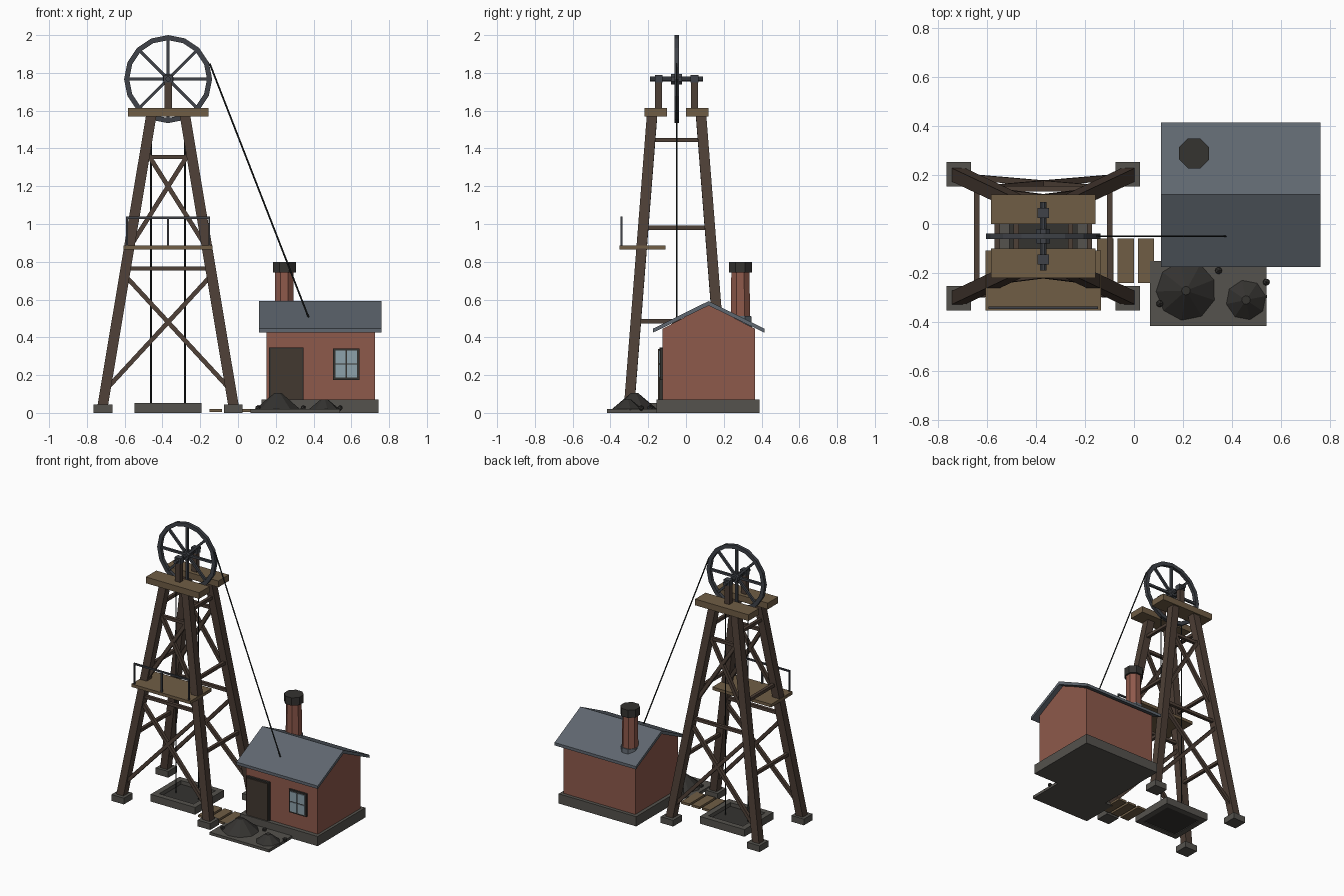
import bpy, bmesh, math
from mathutils import Vector, Matrix

if "Cube" in bpy.data.objects:
    bpy.data.objects.remove(bpy.data.objects["Cube"])


def mat(name, rgb):
    m = bpy.data.materials.new(name)
    m.diffuse_color = (*rgb, 1)
    m.use_nodes = True
    m.node_tree.nodes["Principled BSDF"].inputs["Base Color"].default_value = m.diffuse_color
    return m


TIMBER = mat("dark timber", (0.075, 0.05, 0.037))
PLANK = mat("plank wood", (0.16, 0.11, 0.06))
BRICK = mat("brick", (0.27, 0.10, 0.07))
SLATE = mat("slate", (0.115, 0.135, 0.16))
STONE = mat("stone", (0.09, 0.085, 0.075))
IRON = mat("iron", (0.05, 0.055, 0.065))
BLACK = mat("rope black", (0.015, 0.018, 0.018))
COAL = mat("coal", (0.035, 0.033, 0.03))
DOOR = mat("door brown", (0.055, 0.04, 0.03))
GLASS = mat("glass", (0.27, 0.36, 0.41))


def finish(name, bm, m):
    bmesh.ops.recalc_face_normals(bm, faces=bm.faces)
    me = bpy.data.meshes.new(name)
    bm.to_mesh(me)
    bm.free()
    me.materials.append(m)
    ob = bpy.data.objects.new(name, me)
    bpy.context.collection.objects.link(ob)
    return ob


def box(name, x0, x1, y0, y1, z0, z1, m):
    bm = bmesh.new()
    bmesh.ops.create_cube(bm, size=1)
    for v in bm.verts:
        v.co = Vector((x0 + (v.co.x + .5) * (x1 - x0), y0 + (v.co.y + .5) * (y1 - y0),
                       z0 + (v.co.z + .5) * (z1 - z0)))
    return finish(name, bm, m)


def bar(name, a, b, w, m, sides=4):
    """Straight beam of width w between two points."""
    a, b = Vector(a), Vector(b)
    d = (b - a).normalized()
    ref = Vector((0, 1, 0)) if abs(d.y) < .9 else Vector((1, 0, 0))
    u = (ref - d * ref.dot(d)).normalized()
    v = d.cross(u)
    r = w / 2 / math.cos(math.pi / sides)
    bm = bmesh.new()
    rings = []
    for p in (a, b):
        rings.append([bm.verts.new(p + r * (u * math.cos(t) + v * math.sin(t)))
                      for t in [(i + .5) * 2 * math.pi / sides for i in range(sides)]])
    for i in range(sides):
        j = (i + 1) % sides
        bm.faces.new((rings[0][i], rings[0][j], rings[1][j], rings[1][i]))
    bm.faces.new(rings[0])
    bm.faces.new(rings[1])
    return finish(name, bm, m)


def prism(name, pts, x0, x1, m):
    """Extrude a (y, z) profile along x."""
    bm = bmesh.new()
    f = bm.faces.new([bm.verts.new((x0, y, z)) for y, z in pts])
    ext = bmesh.ops.extrude_face_region(bm, geom=[f])
    bmesh.ops.translate(bm, vec=(x1 - x0, 0, 0),
                        verts=[e for e in ext["geom"] if isinstance(e, bmesh.types.BMVert)])
    return finish(name, bm, m)


def cone(name, x, y, z0, z1, r0, r1, n, m, rot=0.0):
    bm = bmesh.new()
    bmesh.ops.create_cone(bm, cap_ends=True, segments=n, radius1=r0, radius2=r1, depth=z1 - z0,
                          matrix=Matrix.Translation((x, y, (z0 + z1) / 2)) @ Matrix.Rotation(rot, 4, 'Z'))
    return finish(name, bm, m)


# ---- Headframe tower ----
CX, CY = -0.37, -0.05


def leg(sx, sy, z):
    t = (z - .045) / 1.525
    return (CX + sx * (.345 - .255 * t), CY + sy * (.25 - .12 * t), z)


for sx in (-1, 1):
    for sy in (-1, 1):
        fx, fy = CX + sx * .345, CY + sy * .253
        box("foot_block", fx - .05, fx + .05, fy - .05, fy + .05, 0, .045, STONE)
        bar("tower_leg", leg(sx, sy, .035), leg(sx, sy, 1.58), .055, TIMBER)
    for z in (.485, .98, 1.445):
        bar("side_rail", leg(sx, -1, z), leg(sx, 1, z), .022, TIMBER)
for sy in (-1, 1):
    for z in (.765, 1.355):
        bar("face_rail", leg(-1, sy, z), leg(1, sy, z), .022, TIMBER)
    for z0, z1 in ((.12, .73), (.87, 1.39)):
        for sx in (-1, 1):
            bar("cross_brace", leg(sx, sy, z0), leg(-sx, sy, z1), .024, TIMBER)
    # head beams, wheel posts and bearings
    y = CY + sy * .11
    box("head_beam", -.583, -.157, y - .06, y + .06, 1.57, 1.615, PLANK)
    y = CY + sy * .095
    box("wheel_post", CX - .02, CX + .02, y - .018, y + .018, 1.61, 1.755, TIMBER)
    box("bearing", CX - .024, CX + .024, y - .02, y + .02, 1.748, 1.788, IRON)

# ---- Winding wheel ----
WZ, R = 1.767, .233
bm = bmesh.new()
rings = []
for i in range(16):
    a = i * math.pi / 8
    rings.append([bm.verts.new((CX + r * math.cos(a), CY + dy, WZ + r * math.sin(a)))
                  for r, dy in ((R, -.012), (R, .012), (R - .027, .012), (R - .027, -.012))])
for i in range(16):
    p, q = rings[i], rings[(i + 1) % 16]
    for k in range(4):
        bm.faces.new((p[k], p[(k + 1) % 4], q[(k + 1) % 4], q[k]))
finish("wheel_rim", bm, IRON)
for i in range(8):
    a = i * math.pi / 4
    c, s = math.cos(a), math.sin(a)
    bar("wheel_spoke", (CX + .015 * c, CY, WZ + .015 * s),
        (CX + .215 * c, CY, WZ + .215 * s), .016, IRON)
bar("wheel_hub", (CX, CY - .03, WZ), (CX, CY + .03, WZ), .055, IRON, 8)
bar("wheel_axle", (CX, CY - .14, WZ), (CX, CY + .14, WZ), .026, IRON, 8)

# ---- Ropes ----
bar("winding_rope", (-.15, CY, 1.85), (.375, CY, .502), .008, BLACK, 6)
for x in (-.46, -.28):
    bar("shaft_rope", (x, CY, .02), (x, CY, 1.57), .008, BLACK, 6)

# ---- Shaft collar ----
hx, hy, w = .178, .165, .04
for s in (-1, 1):
    y = CY + s * (hy - w / 2)
    box("collar_long", CX - hx, CX + hx, y - w / 2, y + w / 2, 0, .052, STONE)
    x = CX + s * (hx - w / 2)
    box("collar_short", x - w / 2, x + w / 2, CY - hy + w, CY + hy - w, 0, .052, STONE)
box("shaft_mouth", CX - hx + w, CX + hx - w, CY - hy + w, CY + hy - w, .005, .025, COAL)

# ---- Balcony ----
box("balcony_deck", -.605, -.135, -.352, -.108, .865, .887, PLANK)
for x in (-.588, CX, -.152):
    bar("rail_post", (x, -.342, .88), (x, -.342, 1.033), .01, IRON)
bar("balcony_rail", (-.593, -.342, 1.033), (-.147, -.342, 1.033), .011, IRON)

# ---- Engine house ----
box("house_base", .125, .745, -.155, .39, 0, .07, STONE)
prism("house_walls", [(-.125, .065), (.365, .065), (.365, .445), (.12, .572), (-.125, .445)],
      .15, .725, BRICK)
for y in (-.175, .415):
    prism("roof_slope", [(y, .446), (.12, .592), (.12, .568), (y, .425)], .11, .76, SLATE)

# door
box("door_frame", .165, .347, -.14, -.12, .07, .347, COAL)
box("door_panel", .174, .338, -.147, -.125, .07, .338, DOOR)

# window
box("window_frame", .503, .642, -.137, -.12, .175, .342, COAL)
for x in (.515, .577):
    for z in (.187, .262):
        box("window_pane", x, x + .054, -.142, -.125, z, z + .068, GLASS)

# chimney
T = math.pi / 8
cone("chimney_flashing", .245, .288, .44, .513, .067, .062, 8, SLATE, T)
cone("chimney_stack", .245, .288, .45, .75, .056, .052, 8, BRICK, T)
cone("chimney_cap", .245, .288, .742, .798, .066, .066, 8, COAL, T)

# ---- Coal yard ----
box("yard_slab", .065, .54, -.417, -.15, 0, .02, STONE)
cone("coal_pile_large", .212, -.272, .015, .106, .128, .018, 9, COAL, .2)
cone("coal_pile_small", .457, -.31, .015, .072, .088, .018, 8, COAL, .2)
for x, y in ((.345, -.19), (.54, -.237), (.105, -.325)):
    bm = bmesh.new()
    bmesh.ops.create_icosphere(bm, subdivisions=1, radius=.016,
                               matrix=Matrix.Translation((x, y, .026)))
    finish("coal_lump", bm, COAL)

# plank walkway
for i in range(3):
    x = -.15 + i * .083
    box("walkway_plank", x, x + .066, -.24, -.06, .004, .02, PLANK)
